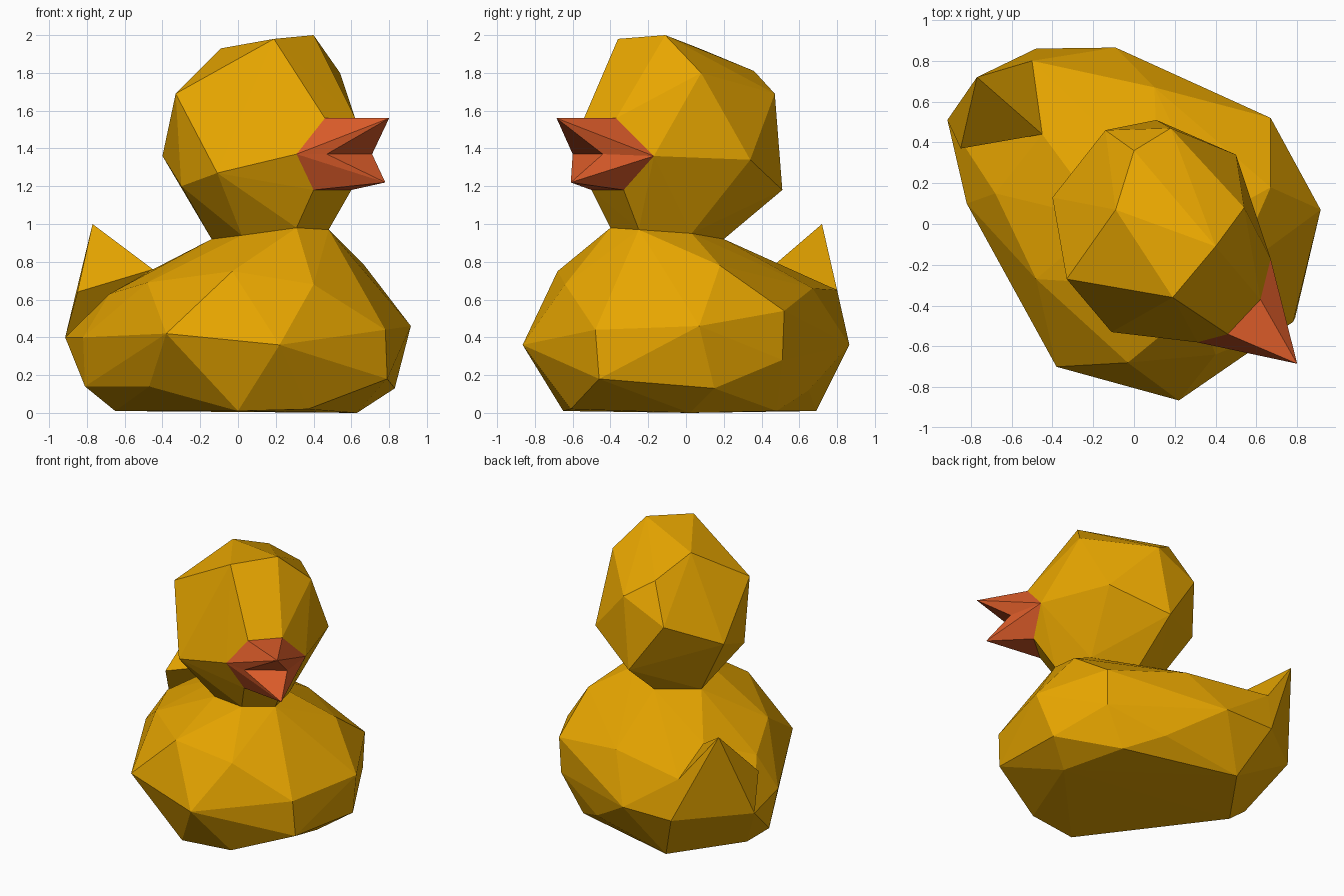
import bpy, bmesh


def material(name, rgb):
    m = bpy.data.materials.new(name)
    m.diffuse_color = (*rgb, 1)
    return m


yellow = material("golden yellow", (0.80, 0.38, 0.0))
orange = material("beak orange", (0.70, 0.105, 0.022))


def hull(name, points, mat):
    """Faceted solid wrapped around a handful of corner points."""
    bm = bmesh.new()
    for p in points:
        bm.verts.new(p)
    res = bmesh.ops.convex_hull(bm, input=bm.verts[:])
    loose = {g for g in res["geom_interior"] + res["geom_unused"]
             if isinstance(g, bmesh.types.BMVert)}
    bmesh.ops.delete(bm, geom=list(loose), context='VERTS')
    bmesh.ops.recalc_face_normals(bm, faces=bm.faces[:])
    me = bpy.data.meshes.new(name)
    bm.to_mesh(me)
    bm.free()
    me.materials.append(mat)
    ob = bpy.data.objects.new(name, me)
    bpy.context.collection.objects.link(ob)
    return ob


# neck ring shared by body and head
neck = [(0.31, -0.40, 0.98), (0.48, -0.25, 0.97), (0.40, 0.03, 0.95),
        (0.12, 0.20, 0.92), (-0.14, 0.02, 0.92), (0.02, -0.30, 0.94)]

# tail root: corners shared with the body, plus the raised side corner
tail_root = [(-0.915, 0.51, 0.40), (-0.45, 0.44, 0.76),
             (-0.50, 0.80, 0.65), (-0.48, 0.86, 0.36)]
tail_side = (-0.85, 0.37, 0.64)

# body: flat base, low flank, widest belt, shoulders
base = [(0, -0.65, 0.01), (0.37, -0.61, 0.02), (0.63, 0.02, 0),
        (0.50, 0.48, 0.01), (-0.32, 0.69, 0.01), (-0.65, 0.22, 0.01)]
flank = [(-0.81, 0.19, 0.14), (-0.47, -0.35, 0.14), (0.79, -0.46, 0.18),
         (0.83, 0.15, 0.13), (0.66, 0.51, 0.28), (0.27, 0.65, 0.12)]
belt = [(-0.09, 0.865, 0.36), (0.67, 0.52, 0.54), (0.915, 0.07, 0.46),
        (0.78, -0.48, 0.44), (0.22, -0.865, 0.36), (-0.38, -0.70, 0.42),
        (-0.82, 0.10, 0.40)]
shoulder = [(-0.48, -0.27, 0.69), (-0.03, -0.68, 0.75), (0.40, -0.64, 0.68),
            (0.67, 0.18, 0.78), (0.10, 0.67, 0.66), (-0.68, 0.15, 0.63)]
hull("body", base + flank + belt + shoulder + tail_root + neck, yellow)

# tail
hull("tail", tail_root + [tail_side, (-0.77, 0.72, 1.0)], yellow)

# beak corner points where it meets the face
brow = [(0.46, -0.54, 1.56), (0.62, -0.37, 1.56)]
cheek = [(0.31, -0.58, 1.37), (0.67, -0.17, 1.36)]
chin = [(0.40, -0.50, 1.18), (0.60, -0.33, 1.18)]
mouth = [(0.47, -0.60, 1.37), (0.71, -0.44, 1.37)]

# head: jaw, cheeks and crown
jaw = [(-0.11, -0.53, 1.27), (-0.30, -0.25, 1.20), (0.11, 0.51, 1.18)]
middle = [(-0.40, 0.13, 1.36), (0.50, 0.34, 1.34), (-0.33, -0.27, 1.69),
          (-0.14, 0.46, 1.54), (0.18, 0.47, 1.69), (0.54, 0.08, 1.80)]
crown = [(0.0, 0.36, 1.81), (-0.09, 0.07, 1.93), (0.19, -0.36, 1.98),
         (0.40, -0.11, 2.0)]
hull("head", neck + jaw + middle + crown + brow + cheek + chin, yellow)

# beak halves
hull("upper_beak", brow + cheek + mouth + [(0.80, -0.685, 1.56)], orange)
hull("lower_beak", chin + cheek + mouth + [(0.78, -0.61, 1.22)], orange)
